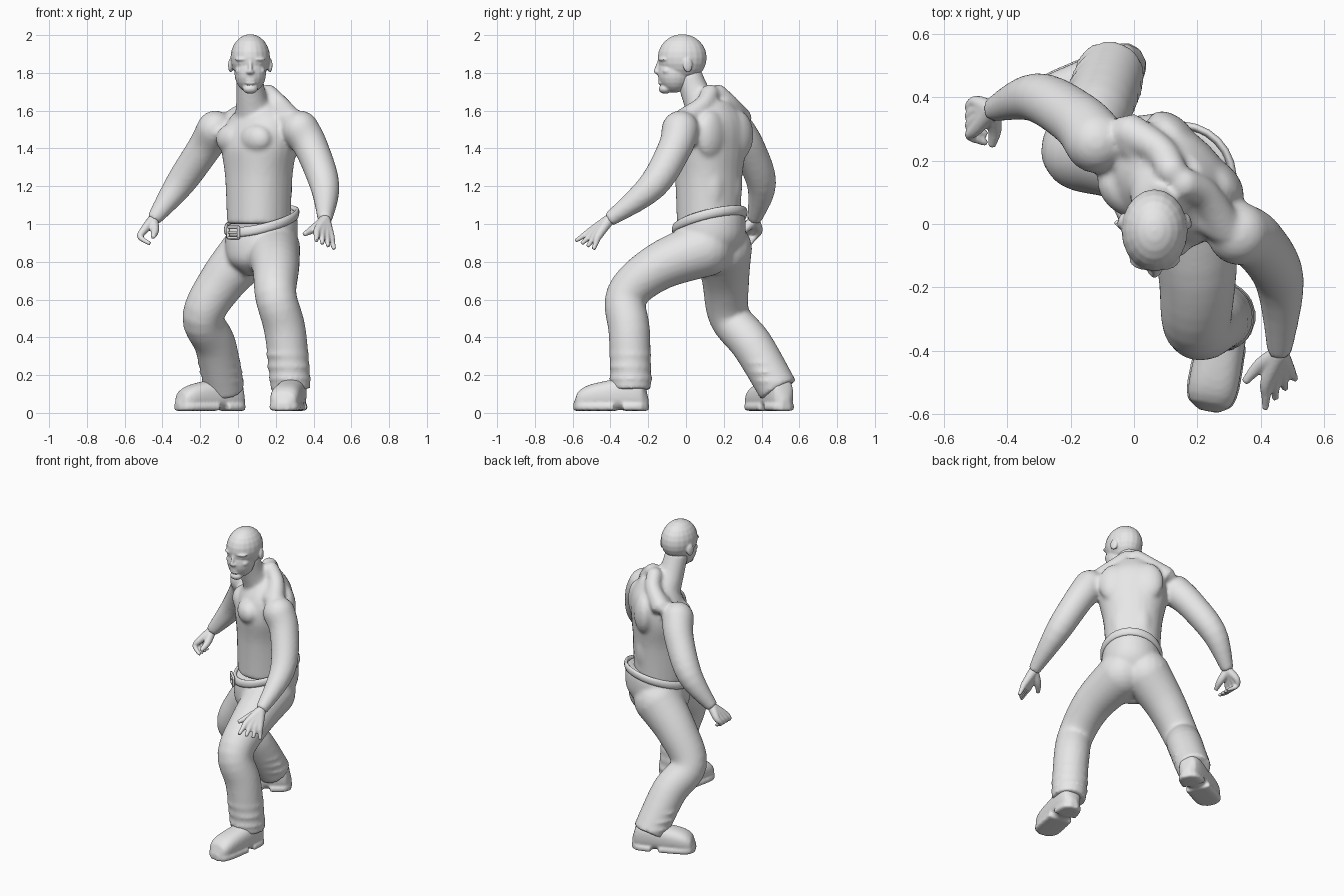
import bpy, bmesh, math
from mathutils import Vector, Matrix

cube = bpy.data.objects.get("Cube")
if cube:
    bpy.data.objects.remove(cube, do_unlink=True)

grey = bpy.data.materials.new("plain grey")
grey.use_nodes = True
colour = (.8, .8, .8, 1)
grey.diffuse_color = colour
grey.node_tree.nodes["Principled BSDF"].inputs["Base Color"].default_value = colour

SIDE = Vector((1, -1, 0)).normalized()      # towards the body's left
FRONT = Vector((-1, -1, 0)).normalized()    # where the chest faces
X, Y, Z = Matrix.Identity(3)
TURN = -math.pi / 4


def local(across, forward, z):
    """Point measured from the axis of the turned torso."""
    return Vector((.11, .12, z)) + SIDE * across + FRONT * forward


def oval(centre, u, v, power=1, sides=28):
    """Closed superellipse with half axes u and v."""
    def bend(q):
        return math.copysign(abs(q) ** power, q)
    angles = [math.tau * i / sides for i in range(sides)]
    return [centre + u * bend(math.cos(t)) + v * bend(math.sin(t)) for t in angles]


def loft(bm, rings, closed=False):
    """Skin a row of rings, either capped or joined end to end."""
    rows = [[bm.verts.new(point) for point in ring] for ring in rings]
    pairs = list(zip(rows, rows[1:]))
    if closed:
        pairs.append((rows[-1], rows[0]))
    else:
        bm.faces.new(rows[0][::-1])
        bm.faces.new(rows[-1])
    for low, high in pairs:
        for i in range(len(low)):
            bm.faces.new((low[i - 1], low[i], high[i], high[i - 1]))


def spline(points, steps=5):
    """Smooth curve through vectors of any length."""
    points = [Vector(p) for p in points]
    padded = points[:1] + points + points[-1:]
    result = []
    for before, start, end, after in zip(padded, padded[1:], padded[2:], padded[3:]):
        leave, arrive = (end - before) / 2, (after - start) / 2
        for j in range(steps):
            t = j / steps
            ease = t * t * (3 - 2 * t)
            result.append(start.lerp(end, ease) + leave * (t * (1 - t) ** 2) - arrive * (t * t * (1 - t)))
    return result + points[-1:]


def ball(bm, centre, size, turn=0):
    place = Matrix.Translation(centre) @ Matrix.Rotation(turn, 4, 'Z') @ Matrix.Diagonal((*size, 1))
    bmesh.ops.create_uvsphere(bm, u_segments=20, v_segments=12, radius=1, matrix=place)


def tube(bm, joints, radii):
    """Round limb through the joints, with a ball at its root."""
    path = spline([(*joint, radius) for joint, radius in zip(joints, radii)])
    rings = []
    for i, point in enumerate(path):
        ahead, behind = path[min(i + 1, len(path) - 1)], path[max(i - 1, 0)]
        along = (ahead.xyz - behind.xyz).normalized()
        u = (X - along * X.dot(along)).normalized()
        rings.append(oval(point.xyz, u * point.w, along.cross(u) * point.w))
    loft(bm, rings)
    ball(bm, joints[0], [radii[0]] * 3)


def finish(bm, name, voxel=0, smooth=4):
    """Make the object; a voxel size fuses its overlapping volumes."""
    bmesh.ops.recalc_face_normals(bm, faces=bm.faces)
    mesh = bpy.data.meshes.new(name)
    bm.to_mesh(mesh)
    bm.free()
    mesh.materials.append(grey)
    for face in mesh.polygons:
        face.use_smooth = True
    part = bpy.data.objects.new(name, mesh)
    bpy.context.collection.objects.link(part)
    if voxel:
        fuse = part.modifiers.new("fuse", 'REMESH')
        fuse.mode, fuse.voxel_size, fuse.use_smooth_shade = 'VOXEL', voxel, True
        soften = part.modifiers.new("soften", 'SMOOTH')
        soften.factor, soften.iterations = .5, smooth


# Torso, neck and arms
bm = bmesh.new()
sections = [(1, .165, .16), (1.25, .18, .165), (1.42, .21, .175), (1.55, .19, .15), (1.65, .09, .08)]
loft(bm, [oval(local(0, min(0, .2 - z / 7), z), SIDE * width, FRONT * depth, .9)
          for z, width, depth in spline(sections)])
tube(bm, [(.09, .12, 1.56), (.07, .06, 1.67), (.06, .01, 1.8)], (.11, .08, .07))
for s in (-1, 1):
    ball(bm, local(s * .09, .11, 1.45), (.1, .07, .08), TURN)       # chest muscle
    ball(bm, local(s * .1, -.12, 1.47), (.1, .06, .13), TURN)       # shoulder blade
    ball(bm, local(s * .06, -.1, 1.2), (.07, .06, .16), TURN)       # lower back
    ball(bm, local(s * .14, -.03, 1.56), (.13, .07, .06), TURN)     # collar
    tube(bm, [local(s * .03, -.04, 1.69), local(s * .1, -.06, 1.63), local(s * .22, -.03, 1.55)],
         (.05, .05, .06))                                           # sloping neck muscle

left_arm = [(.33, -.03, 1.5), (.39, -.06, 1.4), (.46, -.18, 1.2), (.46, -.41, 1.02)]
right_arm = [(-.12, .26, 1.5), (-.18, .33, 1.4), (-.31, .4, 1.21), (-.45, .36, 1.02)]
for arm in (left_arm, right_arm):
    tube(bm, arm, (.1, .09, .078, .038))
finish(bm, "torso_and_arms", .012, 7)

# Head with features, placed from the middle of the skull
bm = bmesh.new()
skull = Vector((.065, -.02, 1.88))


def feature(across, forward, up, size, turn=0):
    ball(bm, skull + Vector((across, -forward, up)), size, turn)


feature(0, 0, 0, (.105, .13, .125))              # cranium
feature(0, .04, -.08, (.084, .09, .105))         # face
feature(0, .09, -.165, (.04, .035, .026))        # chin
feature(0, .13, -.075, (.022, .018, .013))       # nostrils
for height in (-.117, -.134):
    feature(0, .112, height, (.03, .016, .009))  # lips
for k in range(6):
    feature(0, .112 + k * .004, -.02 - k * .01, (.012, .02, .016))   # nose bridge
for s in (-1, 1):
    feature(s * .04, .1, -.008, (.042, .025, .012), s * .25)         # brow
    feature(s * .04, .096, -.032, (.02, .016, .01))                  # eye
    feature(s * .05, .078, -.07, (.03, .028, .022))                  # cheek
    feature(s * .104, -.03, -.04, (.012, .026, .038), s * .3)        # ear
finish(bm, "head", .006, 3)


def hand(name, wrist, knuckles, tips, curl, thumb):
    """Four fingers spaced between the first and last, plus a thumb."""
    bm = bmesh.new()
    for i in range(4):
        knuckle = Vector(knuckles[0]).lerp(Vector(knuckles[1]), i / 3)
        tip = Vector(tips[0]).lerp(Vector(tips[1]), i / 3)
        middle = (knuckle + tip) / 2 - X * curl
        tube(bm, [wrist, knuckle, middle, tip], (.03, .021, .015, .01))
    tube(bm, [wrist, *thumb], (.028, .022, .012))
    finish(bm, name, .006, 2)


# Open left hand and curled right hand
hand("left_hand", left_arm[-1], [(.42, -.5, .965), (.49, -.465, .935)],
     [(.415, -.585, .91), (.51, -.49, .865)], 0, [(.4, -.445, .975), (.35, -.5, .945)])
hand("right_hand", right_arm[-1], [(-.5, .3, .965), (-.5, .385, .965)],
     [(-.465, .255, .895), (-.465, .34, .895)], .035, [(-.44, .3, .965), (-.45, .245, .93)])


def hip_ring(z, width):
    """Level oval that dips towards the front."""
    depth = width + .015
    return oval(Vector((.125, .125, z)), SIDE * width, (FRONT - Z * .3) * depth)


# Trousers
bm = bmesh.new()
loft(bm, [hip_ring(*s) for s in spline([(.75, .08), (.85, .17), (.95, .185), (1.03, .173)])])
left_leg = [(.18, .1, .87), (.2, -.15, .77), (.2, -.315, .62), (.25, -.3, .43), (.28, -.29, .12)]
right_leg = [(.07, .2, .87), (-.08, .21, .7), (-.185, .23, .51), (-.12, .35, .36), (-.07, .49, .12)]
for leg in (left_leg, right_leg):
    tube(bm, leg, (.15, .125, .11, .11, .105))
    shin, hem = Vector(leg[-2]), Vector(leg[-1])
    for i in range(3):                                  # folds above the hem
        ball(bm, hem.lerp(shin, .2 + i / 5), (.115, .118, .022), i)
finish(bm, "trousers", .012, 7)

# Belt
bm = bmesh.new()
turns = [math.tau * i / 10 for i in range(10)]
loft(bm, [hip_ring(1.015 + .026 * math.cos(t), .18 + .013 * math.sin(t)) for t in turns], closed=True)
finish(bm, "belt")

# Buckle frame and pin
bm = bmesh.new()
buckle = Vector((-.025, -.025, .955))
corners = [buckle + SIDE * a * .04 + Z * h * .028 for a, h in ((-1, -1), (1, -1), (1, 1), (-1, 1))]
for start, end in zip(corners, corners[1:] + corners[:1]):
    tube(bm, [start, end], (.008, .008))
tube(bm, [buckle - SIDE * .04, buckle + SIDE * .04], (.006, .006))
finish(bm, "belt_buckle")


def boot(name, heel, toe):
    """Rounded upper, low at the toe, with a heel block and a front sole."""
    bm = bmesh.new()
    heel, toe = Vector(heel), Vector(toe)
    across = (toe - heel).cross(Z).normalized()
    upper, sole = [], []
    for i in range(17):
        k = i / 16
        rounding = .3 + .7 * math.sqrt(1 - abs(2 * k - 1) ** 5)
        height, width = (.1 - .04 * k) * rounding, (.068 + .016 * k) * rounding
        spot = heel.lerp(toe, k)
        upper.append(oval(spot + Z * (height + .015), across * width, Z * height, .8))
        sole.append(oval(spot + Z * .032, across * (width + .005), Z * .022, .5))
    for rings in (upper, sole[:6], sole[7:]):
        loft(bm, rings)
    finish(bm, name, .009)


boot("left_boot", (.31, -.2, 0), (.235, -.592, 0))
boot("right_boot", (.03, .53, 0), (-.325, .36, 0))
